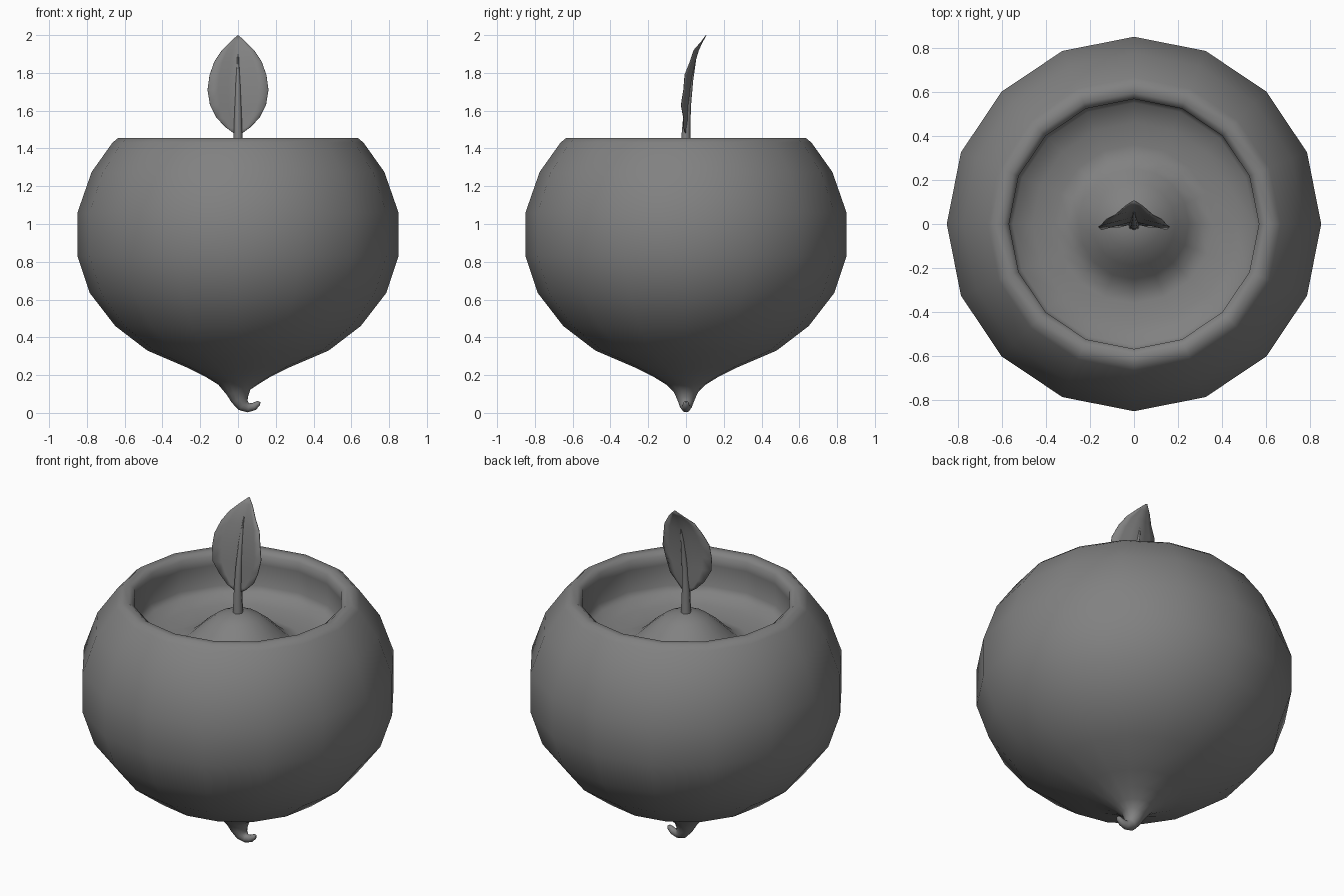
import bpy, bmesh, math

if "Cube" in bpy.data.objects:
    bpy.data.objects.remove(bpy.data.objects["Cube"])

mat = bpy.data.materials.new("matte grey")
mat.diffuse_color = (0.22, 0.22, 0.22, 1)
mat.use_nodes = True
mat.node_tree.nodes["Principled BSDF"].inputs["Base Color"].default_value = mat.diffuse_color


def finish(name, bm, angle):
    bmesh.ops.recalc_face_normals(bm, faces=bm.faces)
    mesh = bpy.data.meshes.new(name)
    bm.to_mesh(mesh)
    bm.free()
    mesh.materials.append(mat)
    ob = bpy.data.objects.new(name, mesh)
    bpy.context.collection.objects.link(ob)
    bpy.ops.object.select_all(action='DESELECT')
    ob.select_set(True)
    bpy.context.view_layer.objects.active = ob
    bpy.ops.object.shade_smooth_by_angle(angle=math.radians(angle))
    return ob


def ring(bm, centre, tangent, r, n):
    """Circle of n vertices around centre; tangent (y, z) or (x, z) tilts it in the xz plane."""
    tx, tz = tangent
    length = math.hypot(tx, tz)
    ux, uz = tz / length, -tx / length
    out = []
    for i in range(n):
        a = 2 * math.pi * i / n
        c, s = r * math.cos(a), r * math.sin(a)
        out.append(bm.verts.new((centre[0] + c * ux, centre[1] + s, centre[2] + c * uz)))
    return out


def skin(bm, rings):
    n = len(rings[0])
    for a, b in zip(rings, rings[1:]):
        for i in range(n):
            j = (i + 1) % n
            bm.faces.new((a[i], a[j], b[j], b[i]))
    bm.faces.new(rings[0])
    bm.faces.new(rings[-1])


# Bulb pot: hooked root tail, round shell, rolled rim, sunken floor with a mound
N = 16
bm = bmesh.new()
tail = [(0.112, 0.060, 0.008), (0.106, 0.050, 0.015), (0.085, 0.034, 0.020),
        (0.055, 0.027, 0.024), (0.027, 0.040, 0.034), (0.010, 0.070, 0.046),
        (0.002, 0.110, 0.064)]
shell = [(0.105, 0.15), (0.17, 0.19), (0.27, 0.24), (0.48, 0.33), (0.65, 0.46),
         (0.785, 0.635), (0.85, 0.83), (0.85, 1.06), (0.775, 1.275), (0.665, 1.43),
         (0.635, 1.455), (0.595, 1.455), (0.567, 1.435), (0.567, 1.38), (0.575, 1.25),
         (0.55, 1.215), (0.46, 1.19), (0.36, 1.165), (0.30, 1.175), (0.25, 1.215),
         (0.19, 1.275), (0.12, 1.33), (0.05, 1.355), (0.01, 1.358)]
rings = []
for i, (x, z, r) in enumerate(tail):
    x0, z0, _ = tail[max(i - 1, 0)]
    x1, z1, _ = tail[min(i + 1, len(tail) - 1)]
    rings.append(ring(bm, (x, 0, z), (x1 - x0, z1 - z0), r, N))
rings += [ring(bm, (0, 0, z), (0, 1), r, N) for r, z in shell]
skin(bm, rings)
finish("bulb_pot", bm, 65)

# Tapered stem that becomes the leaf midrib
bm = bmesh.new()
stem = [(0, 1.33, 0.029), (0, 1.48, 0.023), (0.008, 1.62, 0.018),
        (0.026, 1.76, 0.012), (0.055, 1.90, 0.003)]
skin(bm, [ring(bm, (0, y, z), (0, 1), r, 8) for y, z, r in stem])
finish("stem", bm, 60)

# Leaf blade: V-folded rows (height, half width, midrib y) with a rippled edge
rows = [(1.47, 0.008, 0.004), (1.51, 0.062, 0.006), (1.56, 0.112, 0.010),
        (1.63, 0.148, 0.014), (1.71, 0.161, 0.022), (1.79, 0.150, 0.034),
        (1.86, 0.125, 0.048), (1.92, 0.085, 0.066), (1.965, 0.040, 0.087),
        (1.998, 0.003, 0.106)]
bm = bmesh.new()
grid = []
for k, (z, w, y) in enumerate(rows):
    line = []
    for t in (-1, -0.66, -0.33, 0, 0.33, 0.66, 1):
        ripple = 0.004 * (-1) ** k * abs(t) if 0 < k < 9 else 0
        line.append(bm.verts.new((w * t, y - 0.24 * w * abs(t) + ripple, z)))
    grid.append(line)
for a, b in zip(grid, grid[1:]):
    for i in range(6):
        bm.faces.new((a[i], a[i + 1], b[i + 1], b[i]))
leaf = finish("leaf", bm, 60)
solid = leaf.modifiers.new("thickness", 'SOLIDIFY')
solid.thickness = 0.004
solid.offset = 0
